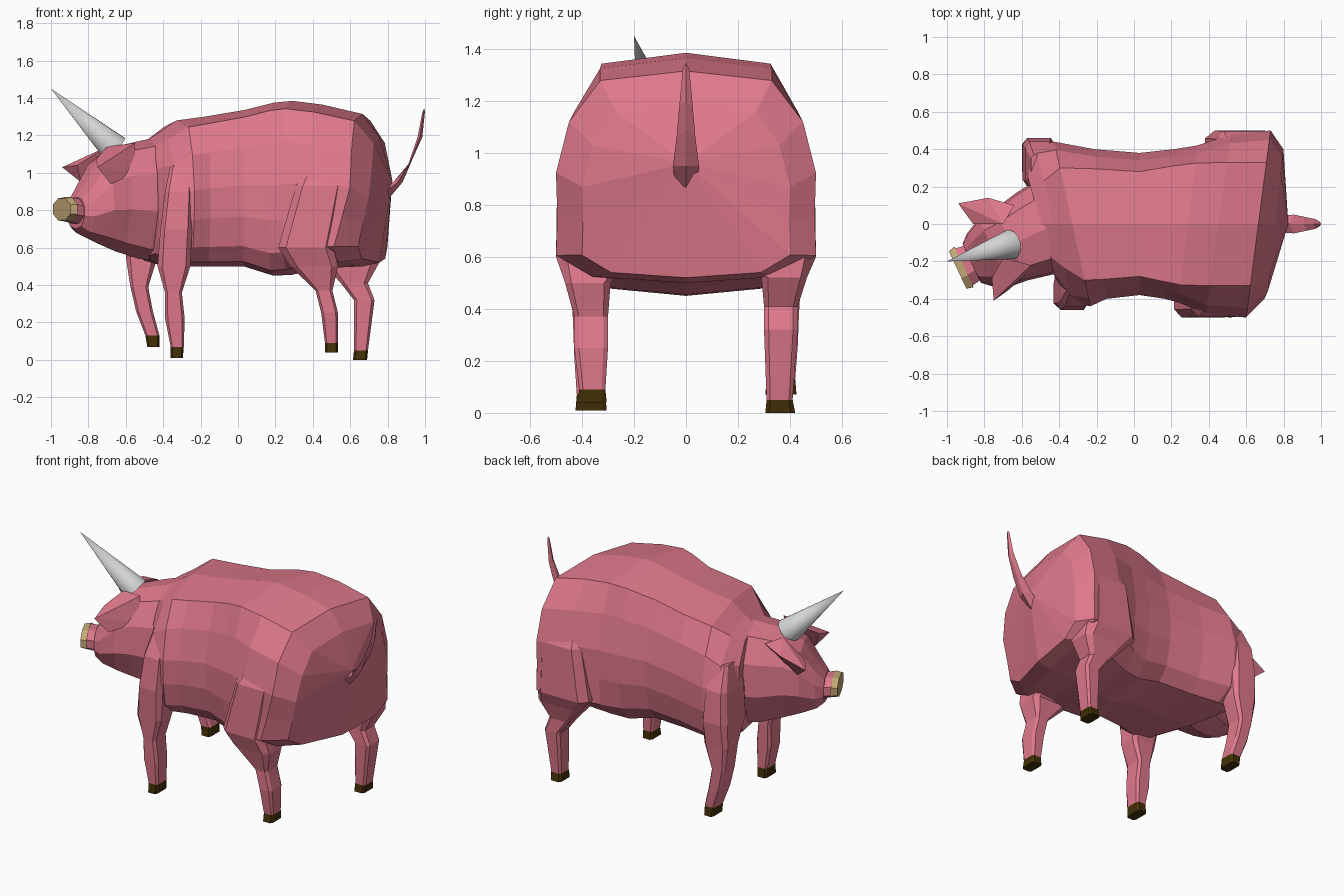
import bpy, bmesh, math
from mathutils import Vector

if "Cube" in bpy.data.objects:
    bpy.data.objects.remove(bpy.data.objects["Cube"])


def material(name, rgb):
    m = bpy.data.materials.new(name)
    m.diffuse_color = (*rgb, 1)
    m.use_nodes = True
    m.node_tree.nodes["Principled BSDF"].inputs["Base Color"].default_value = m.diffuse_color
    return m


PINK = material("pink skin", (0.74, 0.19, 0.26))
TAN = material("tan snout", (0.56, 0.40, 0.19))
BROWN = material("dark brown hoof", (0.054, 0.028, 0.002))
SILVER = material("silver horn", (0.66, 0.66, 0.66))


def finish(name, bm, mat):
    bmesh.ops.recalc_face_normals(bm, faces=bm.faces)
    me = bpy.data.meshes.new(name)
    bm.to_mesh(me)
    bm.free()
    me.materials.append(mat)
    ob = bpy.data.objects.new(name, me)
    bpy.context.collection.objects.link(ob)
    return ob


def loft(name, rings, mat, tip=None):
    """Skin closed rings; the last ring closes on a tip point if given."""
    bm = bmesh.new()
    vs = [[bm.verts.new(p) for p in r] for r in rings]
    n = len(vs[0])
    for a, b in zip(vs, vs[1:]):
        for i in range(n):
            j = (i + 1) % n
            bm.faces.new((a[i], a[j], b[j], b[i]))
    bm.faces.new(vs[0])
    if tip:
        t = bm.verts.new(tip)
        for i in range(n):
            bm.faces.new((vs[-1][i], vs[-1][(i + 1) % n], t))
    else:
        bm.faces.new(vs[-1])
    return finish(name, bm, mat)


def section(profile, w, zb, zt):
    """Mirror a half profile (fractions of width, height) to (y, z) points."""
    half = [(f * w, zb + g * (zt - zb)) for f, g in profile]
    return half + [(-y, z) for y, z in half[-2:0:-1]]


# Body: cross-sections along x, skewed by the walking pose
def body_ring(x, zb, zt, top, w, low, skew):
    prof = [(0, 1), (top / w, .955), (.90, .76), (1, .52), (.99, .32),
            (low, .13), (.72, .03), (0, 0)]
    # the near haunch is drawn forward towards the bottom
    pull = .6 if x > .6 else 0
    return [(x + skew * y + pull * min(y, 0) * max(0, .93 - z) * .9, y, z)
            for y, z in section(prof, w, zb, zt)]


stations = [  # x, bottom, top, top width, side width, lower width, skew
    (-.50, .55, 1.17, .17, .29, .85, -.27), (-.43, .51, 1.21, .23, .42, .9, -.23),
    (-.33, .50, 1.28, .30, .44, .92, -.22), (-.18, .50, 1.30, .295, .40, .9, -.08),
    (.03, .50, 1.335, .28, .38, .9, 0), (.19, .45, 1.375, .31, .40, .9, .06),
    (.29, .455, 1.385, .325, .42, .95, .12), (.45, .49, 1.365, .33, .48, 1, .14),
    (.665, .50, 1.315, .33, .50, 1, .13), (.755, .52, 1.19, .27, .40, 1, .11)]
loft("body", [body_ring(*s) for s in stations], PINK, (.825, 0, .96))

# Head: lofted along an axis turned towards the front
NECK, AXIS, SIDE = Vector((-.42, 0, 0)), Vector((-.905, -.425, 0)), Vector((-.425, .905, 0))
HEAD = [(0, 1), (.65, .95), (.95, .72), (1, .4), (.62, .08), (0, 0)]


def head_point(u, s, z):
    return NECK + AXIS * u + SIDE * s + Vector((0, 0, z))


loft("head", [[head_point(u, y, z) for y, z in section(HEAD, w, zb, zt)]
              for u, zb, zt, w in [(-.04, .53, 1.20, .26), (.12, .54, 1.17, .24),
                                   (.26, .58, 1.14, .21), (.36, .62, 1.07, .20),
                                   (.45, .66, .93, .155), (.495, .70, .87, .115)]], PINK)


# Snout with a tan disc
def snout_ring(u, w, h, z):
    return [head_point(u, w * math.cos(a), z + h * math.sin(a))
            for a in [math.tau * (i + .5) / 8 for i in range(8)]]


loft("snout", [snout_ring(.46, .105, .075, .79), snout_ring(.55, .12, .068, .805)], PINK)
loft("snout_disc", [snout_ring(.54, .13, .07, .805), snout_ring(.578, .12, .063, .805)], TAN)


# Ears: faceted solids around a few points
def hull(name, pts, mat):
    bm = bmesh.new()
    for p in pts:
        bm.verts.new(p)
    bmesh.ops.convex_hull(bm, input=bm.verts)
    return finish(name, bm, mat)


hull("near_ear", [(-.70, -.18, 1.14), (-.55, -.22, 1.16), (-.55, -.25, 1.0),
                  (-.68, -.36, .94), (-.75, -.41, 1.03), (-.76, -.29, 1.07)], PINK)
hull("far_ear", [(-.70, .0, 1.14), (-.64, .10, 1.12), (-.78, .14, 1.09),
                 (-.94, .11, 1.03), (-.84, .05, .95), (-.86, .0, 1.04)], PINK)

# Horn: a cone on the forehead
base, tip = Vector((-.66, -.11, 1.13)), Vector((-1, -.2, 1.45))
d = (tip - base).normalized()
e = d.cross(Vector((0, 0, 1))).normalized()
f = d.cross(e)
horn = loft("horn", [[base + .08 * (e * math.cos(a) + f * math.sin(a))
                      for a in [math.tau * i / 16 for i in range(16)]]], SILVER, tip)
for p in horn.data.polygons:
    p.use_smooth = len(p.vertices) == 3

# Tail: tapering diamond sections along a rising curve
tail = []
for lx, lz, rx, rz, w in [(.78, .95, .80, .855, .045), (.83, .95, .88, .95, .05),
                          (.905, 1.03, .94, 1.09, .036), (.96, 1.19, .985, 1.19, .025),
                          (.985, 1.32, 1.0, 1.33, .012)]:
    mx, mz = (lx + rx) / 2, (lz + rz) / 2
    tail.append([(lx, 0, lz), (mx, w, mz), (rx, 0, rz), (mx, -w, mz)])
loft("tail", tail, PINK, (.995, 0, 1.345))


# Legs: stacked chamfered sections (z, front x, back x); the last two make the hoof
def leg(name, side, widths, sections):
    k, rings = .72, []
    for (z, x0, x1), (y0, y1) in zip(sections, widths):
        cx, cy, hx, hy = (x0 + x1) / 2, (y0 + y1) / 2, (x1 - x0) / 2, (y1 - y0) / 2
        rings.append([(cx + a * hx, side * (cy + b * hy), z) for a, b in
                      [(1, k), (k, 1), (-k, 1), (-1, k), (-1, -k), (-k, -1), (k, -1), (1, -k)]])
    loft(name, rings[:-1], PINK)
    loft(name + "_hoof", rings[-2:], BROWN)


# inner and outer distance from the middle for each section
FRONT = [(.25, .37), (.20, .44), (.20, .46), (.30, .445), (.30, .435),
         (.305, .43), (.31, .42), (.305, .425)]
REAR = [(.25, .40), (.20, .495), (.20, .50), (.29, .465), (.30, .43),
        (.30, .43), (.31, .41), (.305, .42)]

leg("near_front_leg", -1, FRONT,
    [(1.05, -.36, -.25), (.90, -.39, -.24), (.70, -.415, -.245), (.50, -.43, -.255),
     (.36, -.39, -.30), (.22, -.39, -.285), (.07, -.36, -.29), (.01, -.36, -.295)])
leg("far_front_leg", 1, FRONT,
    [(1.05, -.55, -.45), (.90, -.58, -.43), (.70, -.595, -.42), (.55, -.60, -.43),
     (.39, -.575, -.48), (.26, -.545, -.455), (.13, -.495, -.42), (.07, -.485, -.42)])
leg("near_rear_leg", -1, REAR,
    [(1.10, .40, .56), (.93, .31, .57), (.60, .215, .51), (.50, .28, .535),
     (.37, .415, .505), (.25, .445, .535), (.09, .465, .535), (.04, .465, .535)])
leg("far_rear_leg", 1, REAR,
    [(1.10, .50, .68), (.93, .44, .73), (.60, .38, .75), (.52, .45, .755),
     (.41, .55, .695), (.32, .62, .73), (.05, .62, .695), (0, .615, .69)])
